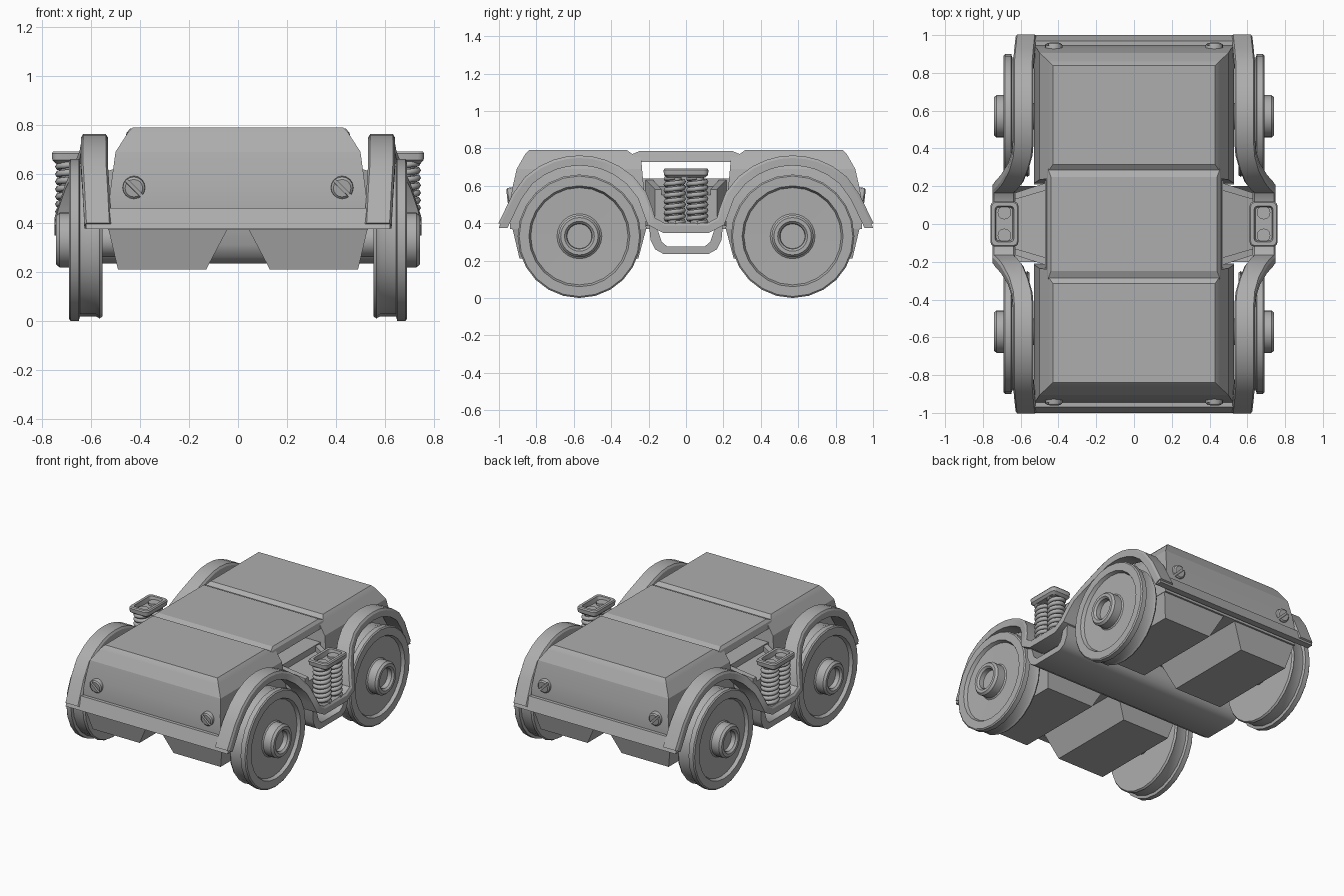
import bpy, bmesh
from math import sin, cos, pi, sqrt
from mathutils import Vector, Matrix

if "Cube" in bpy.data.objects:
    bpy.data.objects.remove(bpy.data.objects["Cube"])

# Dark cast-iron grey shared by every part
iron = bpy.data.materials.new("dark_grey")
iron.diffuse_color = (.42, .42, .42, 1)
iron.use_nodes = True
iron.node_tree.nodes["Principled BSDF"].inputs["Base Color"].default_value = iron.diffuse_color


def loft(name, rings, smooth=None):
    """Skin a list of equal-length point rings and cap both ends."""
    bm = bmesh.new()
    vr = [[bm.verts.new(p) for p in ring] for ring in rings]
    n = len(rings[0])
    for a, b in zip(vr, vr[1:]):
        for j in range(n):
            k = (j + 1) % n
            bm.faces.new((a[j], a[k], b[k], b[j]))
    bm.faces.new(vr[0])
    bm.faces.new(vr[-1])
    bmesh.ops.recalc_face_normals(bm, faces=bm.faces)
    me = bpy.data.meshes.new(name)
    bm.to_mesh(me)
    bm.free()
    me.materials.append(iron)
    ob = bpy.data.objects.new(name, me)
    bpy.context.collection.objects.link(ob)
    if smooth:
        bpy.ops.object.select_all(action='DESELECT')
        bpy.context.view_layer.objects.active = ob
        ob.select_set(True)
        bpy.ops.object.shade_smooth_by_angle(angle=smooth)
    return ob


def rect(x0, x1, y0, y1, z):
    return [(x0, y0, z), (x1, y0, z), (x1, y1, z), (x0, y1, z)]


def extrude_x(name, prof, x0, x1, **kw):
    return loft(name, [[(x, y, z) for y, z in prof] for x in (x0, x1)], **kw)


def lathe_x(name, prof, y, z, side, n=24):
    rings = [[(side * x, y + r * cos(2 * pi * i / n), z + r * sin(2 * pi * i / n))
              for i in range(n)] for x, r in prof]
    return loft(name, rings, smooth=0.6)


def rrect(cx, hx, hy, r, z):
    pts = []
    for q, (sx, sy) in enumerate([(1, 1), (-1, 1), (-1, -1), (1, -1)]):
        for k in range(4):
            a = q * pi / 2 + k * pi / 6
            pts.append((cx + sx * (hx - r) + r * cos(a), sy * (hy - r) + r * sin(a), z))
    return pts


# Centre body, raised roof panel above the side windows
loft("centre_body", [rect(-.47, .47, -.25, .25, z) for z in (.37, .64)])
loft("roof_panel", [rect(-.465, .465, -.245, .245, .728), rect(-.455, .455, -.29, .29, .768),
                    rect(-.44, .44, -.25, .25, .785)])

# Hanging trough under the middle, open from side to side
trough = [(-.2, .42), (-.19, .31), (-.165, .26), (-.12, .235), (.12, .235), (.165, .26),
          (.19, .31), (.2, .42), (.15, .36), (.13, .30), (.10, .275), (-.10, .275),
          (-.13, .30), (-.15, .36)]
extrude_x("cross_trough", trough, -.62, .62, smooth=0.7)

for e in (-1, 1):
    # Sloped end housings
    secs = [(.37, .53, .215, .94), (.46, .53, .215, .945), (.58, .515, .225, .93),
            (.69, .50, .235, .905), (.76, .455, .24, .865), (.768, .45, .285, .86),
            (.79, .43, .315, .84)]
    loft("end_housing", [rect(-x, x, e * a, e * b, z) for z, x, a, b in secs], smooth=0.2)

    # Slanted end bar joining the side frames
    extrude_x("end_bar", [(e * .925, .46), (e * .968, .46), (e * 1.0, .375), (e * .955, .375)],
              -.62, .62)

    for s in (-1, 1):
        # Stub axle into the under block
        lathe_x("axle", [(.3, .07), (.6, .07)], e * .57, .33, s, 16)

        # Under blocks with a notch between them
        loft("under_block", [rect(s * .04, s * .53, e * .21, e * .93, .38),
                             rect(s * .13, s * .49, e * .255, e * .89, .21)])

        # Wheel: grooved rim, recessed disc and hollow hub
        lathe_x("wheel", [(.553, .30), (.553, .312), (.565, .32), (.58, .312), (.645, .312),
                          (.65, .33), (.683, .33), (.69, .322), (.69, .27), (.668, .26),
                          (.665, .12), (.672, .112), (.728, .112), (.742, .10), (.742, .08),
                          (.73, .068), (.70, .066)], e * .57, .33, s)

        # Slotted screw: two half-discs on a base
        m = Matrix.Translation((s * .425, e * .93, .545)) @ Matrix.Rotation(-e * .12, 4, 'X') \
            @ Matrix.Rotation(-pi / 4 if e < 0 else pi / 4, 4, 'Y') \
            @ Matrix.Rotation(pi / 2 if e < 0 else 0, 4, 'Y')
        base = [[m @ Vector((.046 * cos(t * pi / 8), e * d, .046 * sin(t * pi / 8)))
                 for t in range(16)] for d in (-.02, .012)]
        loft("screw_base", base, smooth=0.6)
        for h in (-1, 1):
            rings = []
            for d, r in ((.012, .046), (.02, .045), (.027, .036)):
                rings.append([m @ Vector((r * cos(t * pi / 8), e * d,
                                          h * max(.007, r * sin(t * pi / 8)))) for t in range(9)])
            loft("screw_head", rings, smooth=0.6)

# Side frame path: y, z, x of the centre line, arching over the wheel
half = [(.12, .375, .69), (.185, .41, .69), (.205, .47, .672), (.235, .55, .646)]
for y, x in ((.30, .613), (.37, .592), (.44, .586), (.505, .586), (.57, .586), (.635, .586),
             (.70, .586), (.77, .586), (.84, .586)):
    half.append((y, .335 + sqrt(.40 ** 2 - (y - .57) ** 2), x))
half += [(.905, .54, .58), (.978, .388, .572)]
path = [Vector((x, -y, z)) for y, z, x in reversed(half)] + [Vector((x, y, z)) for y, z, x in half]

for s in (-1, 1):
    rings = []
    for i, p in enumerate(path):
        t = path[min(i + 1, len(path) - 1)] - path[max(i - 1, 0)]
        n = Vector((0, -t.z, t.y)).normalized() * .027
        w = .055 if abs(p.y) > .25 else .06
        rings.append([(s * (p.x + a * w), p.y + b * n.y, p.z + b * n.z)
                      for a, b in ((-1, -1), (1, -1), (1, .5), (.85, 1), (-.85, 1), (-1, .5))])
    loft("side_frame", rings, smooth=0.5)

    # Stirrup loop hanging below the frame
    extrude_x("stirrup", trough, s * .62, s * .71, smooth=0.7)

    # Tapered bracket behind the springs, with two ribs
    def yz(x, y0, y1, z0, z1):
        return [(s * x, y0, z0), (s * x, y1, z0), (s * x, y1, z1), (s * x, y0, z1)]
    loft("spring_bracket", [yz(.46, -.21, .21, .40, .60), yz(.63, -.14, .14, .38, .55)])
    for e in (-1, 1):
        loft("bracket_rib", [yz(.46, e * .18, e * .22, .39, .635),
                             yz(.63, e * .13, e * .165, .38, .58)])

    # Spring cap: hollow rounded tray
    cx = s * .686
    loft("spring_cap", [rrect(cx, .058, .10, .02, .643), rrect(cx, .072, .118, .025, .657),
                        rrect(cx, .074, .12, .025, .684), rrect(cx, .068, .114, .022, .692),
                        rrect(cx, .05, .095, .018, .692), rrect(cx, .044, .088, .016, .66)],
         smooth=0.6)

    # Twin coil springs with cores
    for e in (-1, 1):
        cy = e * .06
        loft("spring_core", [[(cx + .036 * cos(i * pi / 6), cy + .036 * sin(i * pi / 6), z)
                              for i in range(12)] for z in (.38, .675)], smooth=0.6)
        turns, per, rings = 8, 14, []
        for i in range(turns * per + 1):
            a = 2 * pi * i / per
            z = .40 + .245 * i / (turns * per)
            rings.append([(cx + (.047 + .014 * cos(b)) * cos(a),
                           cy + (.047 + .014 * cos(b)) * sin(a),
                           z + .014 * sin(b)) for b in (k * pi / 3 for k in range(6))])
        loft("coil_spring", rings, smooth=1.2)
